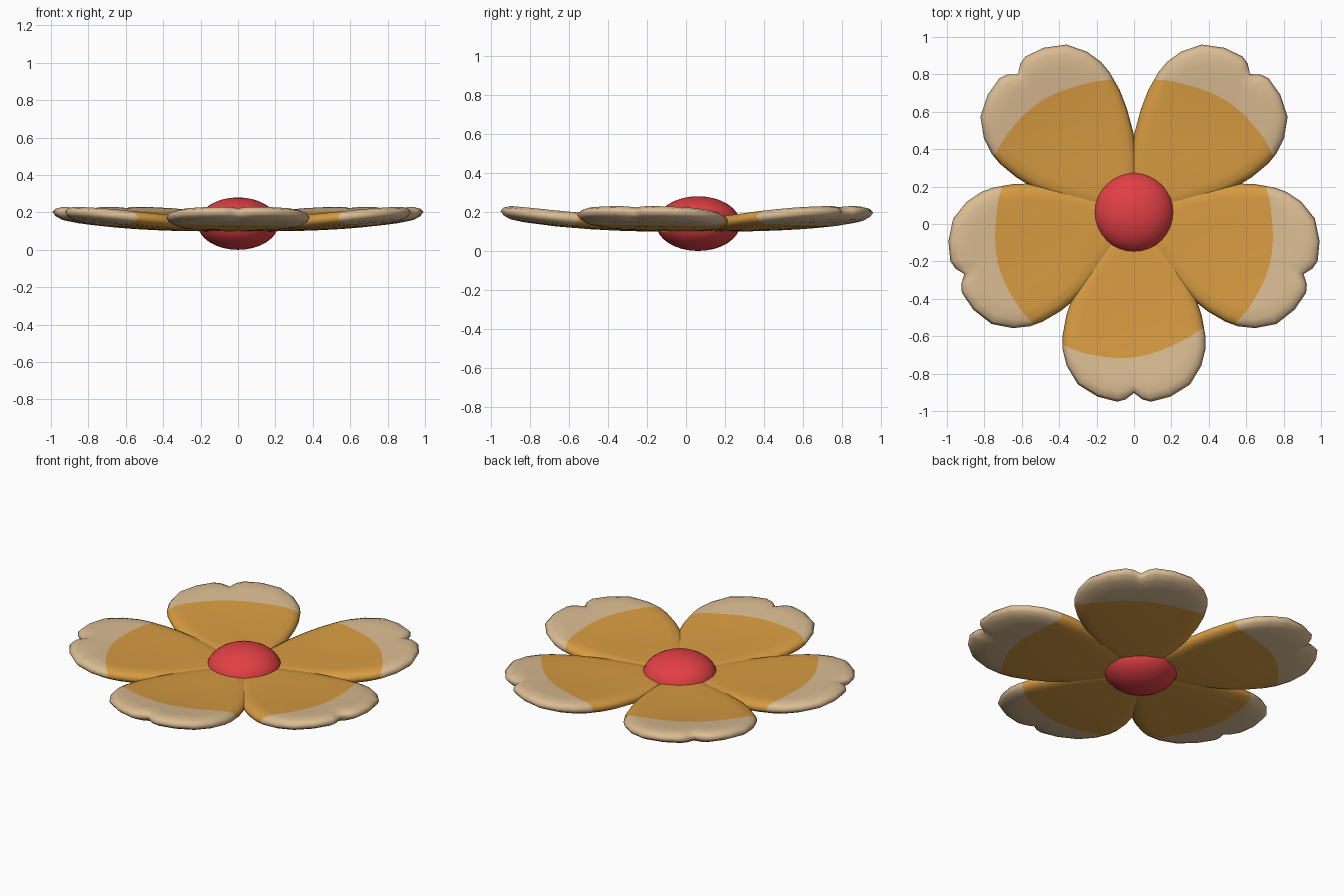
import bpy, bmesh, math

if "Cube" in bpy.data.objects:
    bpy.data.objects.remove(bpy.data.objects["Cube"])


def material(name, rgb):
    m = bpy.data.materials.new(name)
    m.diffuse_color = (*rgb, 1)
    m.use_nodes = True
    m.node_tree.nodes["Principled BSDF"].inputs["Base Color"].default_value = m.diffuse_color
    return m


ORANGE = material("orange", (0.68, 0.33, 0.054))
TAN = material("tan", (0.70, 0.50, 0.288))
RED = material("red", (0.76, 0.051, 0.058))
CENTRE_Y = 0.062

# Half outline of a petal: distance from flower centre, half width
HALF = [(0.05, 0.08), (0.20, 0.19), (0.325, 0.27), (0.45, 0.328), (0.55, 0.362),
        (0.66, 0.382), (0.73, 0.382), (0.82, 0.36), (0.92, 0.30), (0.985, 0.195),
        (1.012, 0.09), (1.0, 0.045)]
OUTLINE = HALF + [(0.965, 0)] + [(r, -w) for r, w in reversed(HALF)]
# Rounded cross-section: scale of the outline, height offset
RINGS = [(0.4, -0.039), (0.75, -0.038), (0.89, -0.034), (0.965, -0.02), (1, 0),
         (0.965, 0.02), (0.89, 0.034), (0.75, 0.037), (0.4, 0.036)]


def petal_point(s, r, w, h):
    x, y = 0.55 + (r - 0.55) * s, w * s
    return x, y, 0.136 + 0.066 * math.hypot(x, y) ** 2.6 + h


def tip_side(co, side):
    """Positive on the tan tip, negative on the orange base."""
    v = co.y * side
    return co.x - (0.775 - 0.8 * v * v - 0.13 * v)


def petal(name, degrees, side):
    bm = bmesh.new()
    loops = [[bm.verts.new(petal_point(s, r, w, h)) for r, w in OUTLINE] for s, h in RINGS]
    n = len(OUTLINE)
    for a, b in zip(loops, loops[1:]):
        for i in range(n):
            j = (i + 1) % n
            bm.faces.new((a[i], a[j], b[j], b[i]))
    for ring, h in ((loops[0], -0.039), (loops[-1], 0.034)):
        c = bm.verts.new(petal_point(0, 0, 0, h))
        for i in range(n):
            bm.faces.new((ring[i], ring[(i + 1) % n], c))
    bmesh.ops.recalc_face_normals(bm, faces=bm.faces)

    # Cut the colour border into the surface
    cuts = []
    for e in list(bm.edges):
        f0, f1 = (tip_side(v.co, side) for v in e.verts)
        if f0 * f1 < 0:
            _, v = bmesh.utils.edge_split(e, e.verts[0], f0 / (f0 - f1))
            cuts.append(v)
    bmesh.ops.connect_verts(bm, verts=cuts)
    for f in bm.faces:
        f.smooth = True
        worst = max((tip_side(v.co, side) for v in f.verts), key=abs)
        f.material_index = 1 if worst > 0 else 0

    me = bpy.data.meshes.new(name)
    bm.to_mesh(me)
    bm.free()
    me.materials.append(ORANGE)
    me.materials.append(TAN)
    ob = bpy.data.objects.new(name, me)
    bpy.context.collection.objects.link(ob)
    ob.location.y = CENTRE_Y
    ob.rotation_euler.z = math.radians(degrees)


# Five petals, the left ones mirroring the right ones
for label, deg, side in (("front", -90, 1), ("right", -20, 1), ("back_right", 50, 1),
                         ("back_left", 130, -1), ("left", 200, -1)):
    petal("petal_" + label, deg, side)

# Flattened ball in the middle
bpy.ops.mesh.primitive_uv_sphere_add(segments=32, ring_count=16, radius=1,
                                     location=(0, CENTRE_Y, 0.14))
ball = bpy.context.object
ball.name = "flower_centre"
ball.scale = (0.216, 0.216, 0.14)
ball.data.materials.append(RED)
bpy.ops.object.shade_smooth()
